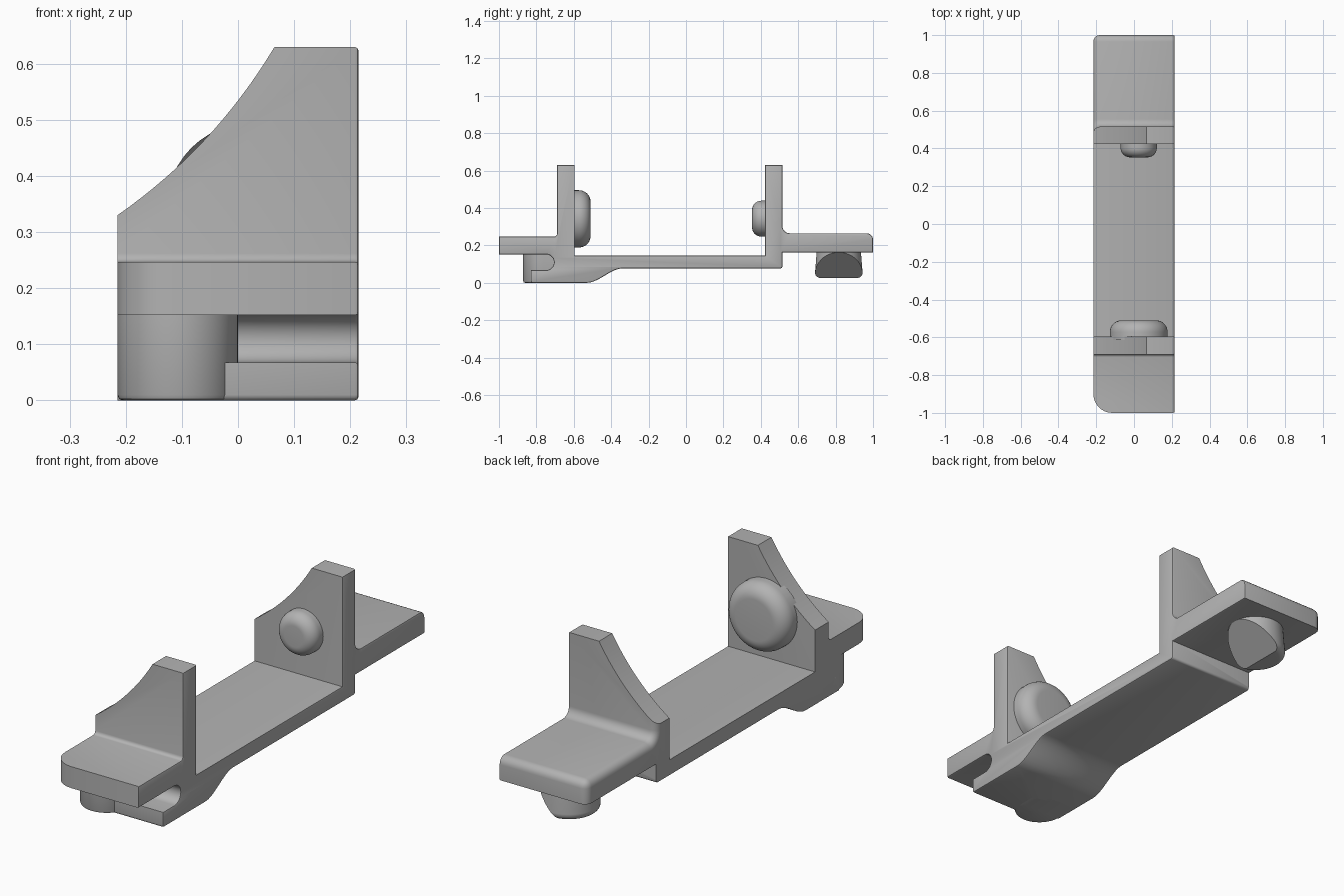
import bpy, bmesh, math
from mathutils import Vector, Matrix

cube = bpy.data.objects.get("Cube")
if cube:
    bpy.data.objects.remove(cube, do_unlink=True)

grey = bpy.data.materials.new("plain_grey")
grey.use_nodes = True
grey.diffuse_color = (0.45, 0.45, 0.45, 1)
grey.node_tree.nodes["Principled BSDF"].inputs["Base Color"].default_value = (0.45, 0.45, 0.45, 1)

W = 0.215  # half width


def finish(name, bm, smooth=True):
    bmesh.ops.recalc_face_normals(bm, faces=bm.faces)
    mesh = bpy.data.meshes.new(name)
    bm.to_mesh(mesh)
    bm.free()
    mesh.materials.append(grey)
    obj = bpy.data.objects.new(name, mesh)
    bpy.context.collection.objects.link(obj)
    if smooth:
        shade(obj)
    return obj


def shade(obj):
    bpy.ops.object.select_all(action='DESELECT')
    obj.select_set(True)
    bpy.context.view_layer.objects.active = obj
    bpy.ops.object.shade_smooth_by_angle(angle=math.radians(35))


def arc(cx, cy, r, start, end, n=8):
    angles = [math.radians(start + (end - start) * i / n) for i in range(n + 1)]
    return [(cx + r * math.cos(a), cy + r * math.sin(a)) for a in angles]


def prism(points, place, offset):
    """Extrude a 2D outline along an offset vector."""
    bm = bmesh.new()
    face = bm.faces.new([bm.verts.new(place(*p)) for p in points])
    geom = bmesh.ops.extrude_face_region(bm, geom=[face])["geom"]
    bmesh.ops.translate(bm, vec=offset, verts=[v for v in geom if isinstance(v, bmesh.types.BMVert)])
    bmesh.ops.recalc_face_normals(bm, faces=bm.faces)
    return bm


def bevel(bm, test, width, segments):
    edges = [e for e in bm.edges if test(*[v.co for v in e.verts])]
    bmesh.ops.bevel(bm, geom=edges, offset=width, segments=segments, profile=0.5,
                    affect='EDGES', clamp_overlap=True)


def lathe(profile, matrix, steps=48):
    """Spin a (radius, height) profile around z, then place it."""
    bm = bmesh.new()
    verts = [bm.verts.new((r, 0, h)) for r, h in profile]
    edges = [bm.edges.new(pair) for pair in zip(verts, verts[1:])]
    bmesh.ops.spin(bm, geom=verts + edges, cent=(0, 0, 0), axis=(0, 0, 1),
                   angle=math.tau, steps=steps)
    bmesh.ops.remove_doubles(bm, verts=bm.verts, dist=1e-4)
    bm.transform(matrix)
    return bm


def cut(obj, cutter):
    mod = obj.modifiers.new("cut", 'BOOLEAN')
    mod.operation, mod.solver, mod.object = 'DIFFERENCE', 'EXACT', cutter
    bpy.context.view_layer.objects.active = obj
    bpy.ops.object.modifier_apply(modifier=mod.name)
    bpy.data.objects.remove(cutter, do_unlink=True)


# Side outline of the bracket: plates, walls, floor, ramp and slot
ramp = [(-0.53 + 0.19 * t, 0.077 * t * t * (3 - 2 * t)) for t in [i / 10 for i in range(11)]]
side = [(-1, 0.152), (-1, 0.247)]
side += arc(-0.705, 0.262, 0.015, 270, 360, 4)
side += [(-0.69, 0.63), (-0.595, 0.63), (-0.595, 0.145), (0.423, 0.145), (0.423, 0.63), (0.515, 0.63)]
side += arc(0.555, 0.305, 0.04, 180, 270)
side += [(1, 0.265), (1, 0.162), (0.515, 0.162)]
side += arc(0.505, 0.087, 0.01, 0, -90, 3)
side += ramp[::-1]
side += arc(-0.82, 0.01, 0.01, -90, -180, 3)
side += [(-0.83, 0.068)]
side += arc(-0.748, 0.11, 0.042, -90, 90, 12)
bm = prism(side, lambda y, z: (-W, y, z), (2 * W, 0, 0))

# Rounded front corner, rounded rear plate, softened rims
near = lambda a, b: abs(a - b) < 1e-4
bevel(bm, lambda a, b: near(a.x, -W) and near(b.x, -W) and near(a.y, -1) and near(b.y, -1), 0.1, 8)
bevel(bm, lambda a, b: (near(a.x, -W) and near(b.x, -W) and min(a.y, b.y) > 0.51
                        and (min(a.z, b.z) > 0.2 or (near(a.y, 1) and near(b.y, 1))))
      or (near(a.y, 1) and near(b.y, 1) and near(a.z, 0.265) and near(b.z, 0.265)), 0.034, 5)
bevel(bm, lambda a, b: near(a.x, W) and near(b.x, W), 0.007, 2)
bevel(bm, lambda a, b: near(a.x, -W) and near(b.x, -W) and max(a.z, b.z) < 0.09
      and min(a.y, b.y) > -0.82, 0.01, 2)
bracket = finish("bracket_body", bm, False)

# Concave sweep cut through the tops of both walls
p0, p1, p2 = Vector((-W, 0.33)), Vector((-0.043, 0.45)), Vector((0.065, 0.63))
sweep = [tuple(p0 * (1 - t) ** 2 + p1 * 2 * t * (1 - t) + p2 * t * t) for t in [i / 16 for i in range(17)]]
outline = [(-0.3, 0.27)] + sweep + [(0.1, 0.7), (-0.3, 0.7)]
cut(bracket, finish("wall_cutter", prism(outline, lambda x, z: (x, -0.8, z), (0, 1.5, 0)), False))

# Remove the lip where the rounded tongue takes its place
corner = [(-0.3, -0.95), (-0.107, -0.95), (-0.107, -0.763), (-0.3, -0.763)]
cut(bracket, finish("lip_cutter", prism(corner, lambda x, y: (x, y, -0.1), (0, 0, 0.21)), False))
shade(bracket)

# Rounded tongue beside the slot
plan = [(0, -0.65), (-W, -0.65)] + arc(-W / 2, -0.763, W / 2, 180, 360, 24)
bm = prism(plan, lambda x, y: (x, y, 0), (0, 0, 0.17))
bevel(bm, lambda a, b: near(a.z, 0) and near(b.z, 0) and min(a.y, b.y) < -0.66, 0.01, 2)
finish("tongue", bm)

# Rounded pads on the inner wall faces
for name, radius, depth, edge, y, z, way in (
        ("front_pad", 0.153, 0.085, 0.062, -0.595, 0.342, -1),
        ("rear_pad", 0.096, 0.07, 0.05, 0.423, 0.343, 1)):
    profile = [(radius, -0.02)] + arc(radius - edge, depth - edge, edge, 0, 90, 10) + [(0, depth)]
    place = Matrix.Translation((0.025, y, z)) @ Matrix.Rotation(way * math.pi / 2, 4, 'X')
    finish(name, lathe(profile, place))

# Stub under the rear plate, sliced by a slanted flat
profile = [(0, 0.18), (0.117, 0.18), (0.127, 0.055)] + arc(0.1, 0.052, 0.027, 0, -90, 6) + [(0, 0.025)]
bm = lathe(profile, Matrix.Translation((0, 0.817, 0)))
cutting = bmesh.ops.bisect_plane(bm, geom=bm.verts[:] + bm.edges[:] + bm.faces[:],
                                 plane_co=(-0.03, 0.817, 0.025), plane_no=(0.135, 0, -0.145),
                                 clear_outer=True)
bmesh.ops.holes_fill(bm, edges=[e for e in cutting["geom_cut"] if isinstance(e, bmesh.types.BMEdge)])
finish("rear_stub", bm)
